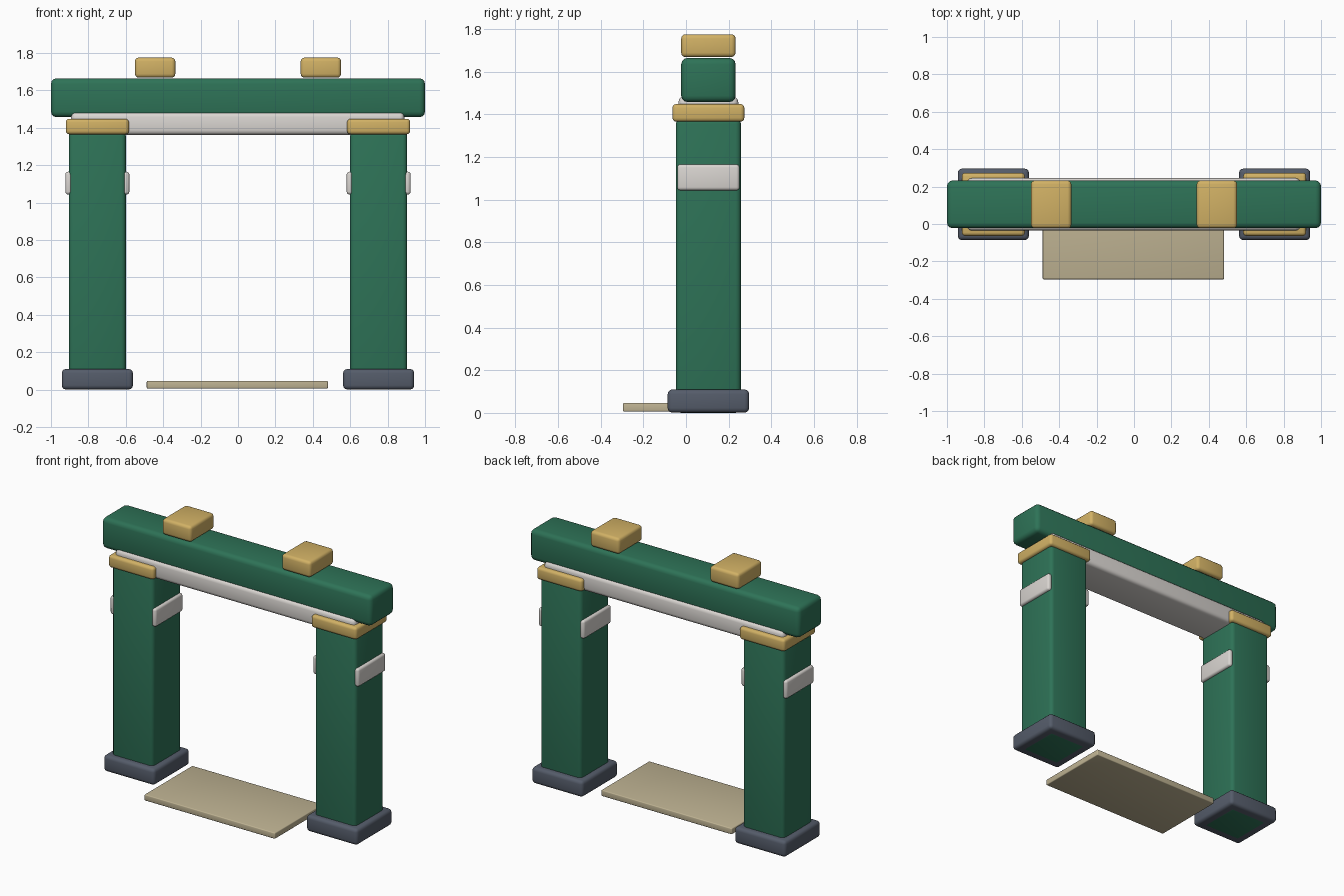
import bpy
import math

if "Cube" in bpy.data.objects:
    bpy.data.objects.remove(bpy.data.objects["Cube"])


def material(name, rgb):
    m = bpy.data.materials.new(name)
    m.diffuse_color = (*rgb, 1.0)
    m.use_nodes = True
    m.node_tree.nodes["Principled BSDF"].inputs["Base Color"].default_value = m.diffuse_color
    return m


green = material("green_paint", (0.027, 0.17, 0.095))
gold = material("gold_paint", (0.64, 0.44, 0.13))
slate = material("slate_stone", (0.09, 0.107, 0.144))
white = material("off_white", (0.70, 0.67, 0.64))
sand = material("sand_stone", (0.52, 0.45, 0.29))


def block(name, xs, ys, zs, mat, bevel):
    """Softly rounded box given by its (min, max) range on each axis."""
    ranges = (xs, ys, zs)
    bpy.ops.mesh.primitive_cube_add(size=1, location=[(a + b) / 2 for a, b in ranges])
    ob = bpy.context.object
    ob.name = name
    ob.scale = [b - a for a, b in ranges]
    bpy.ops.object.transform_apply(location=False, rotation=False, scale=True)
    mod = ob.modifiers.new("round_edges", 'BEVEL')
    mod.width = bevel
    mod.segments = 3
    bpy.ops.object.modifier_apply(modifier=mod.name)
    bpy.ops.object.shade_smooth_by_angle(angle=math.radians(40))
    ob.data.materials.append(mat)
    return ob


def around(c, width):
    return (c - width / 2, c + width / 2)


YC = 0.105  # depth centre of the gate

for side, s in (("left", -1), ("right", 1)):
    x = s * 0.752
    # Pillar with its foot and capital
    block(f"{side}_pillar", around(x, 0.305), around(YC, 0.305), (0.0, 1.38), green, 0.025)
    block(f"{side}_foot", around(x, 0.38), around(YC, 0.382), (0.001, 0.11), slate, 0.022)
    block(f"{side}_capital", around(x, 0.337), around(YC, 0.337), (1.365, 1.448), gold, 0.018)
    # Pale plates on the inner and outer pillar faces
    for part, t in (("inner", -1), ("outer", 1)):
        block(f"{side}_{part}_plate", around(x + s * t * 0.153, 0.036),
              around(YC, 0.292), (1.043, 1.165), white, 0.015)
    # Roof block on the top beam
    block(f"{side}_roof_block", around(s * 0.443, 0.216), around(YC, 0.255),
          (1.668, 1.775), gold, 0.02)

# Lower tie beam and top beam
block("tie_beam", (-0.892, 0.889), around(YC, 0.28), (1.362, 1.483), white, 0.025)
block("top_beam", (-1.0, 1.0), around(YC, 0.255), (1.457, 1.664), green, 0.03)

# Threshold slab lying in the gateway
block("threshold_slab", (-0.488, 0.481), (-0.296, 0.212), (0.006, 0.047), sand, 0.006)
